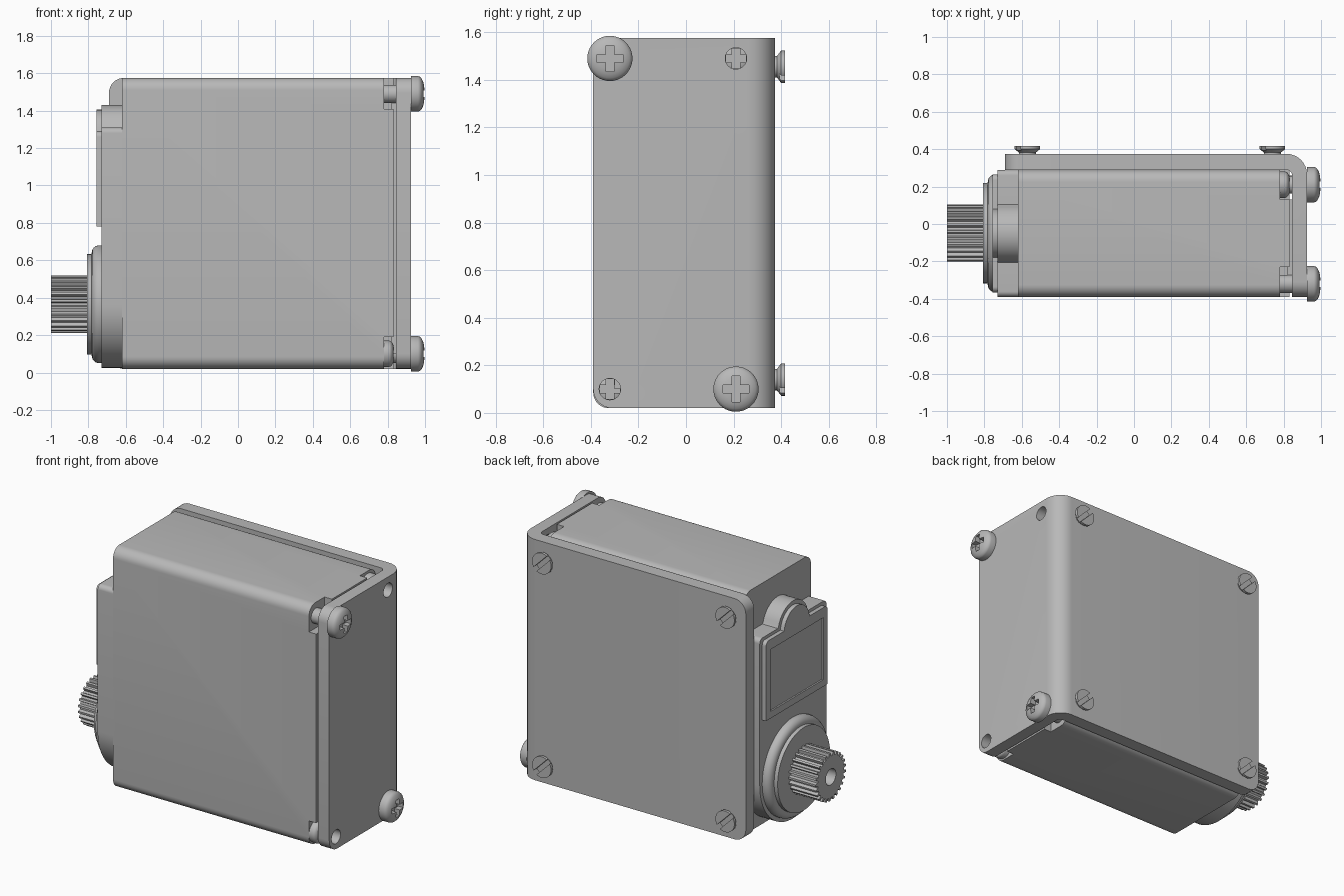
import bpy, bmesh, math
from mathutils import Vector, Matrix

if "Cube" in bpy.data.objects:
    bpy.data.objects.remove(bpy.data.objects["Cube"], do_unlink=True)

grey = bpy.data.materials.new("plain grey")
grey.use_nodes = True
grey.diffuse_color = (0.48, 0.48, 0.48, 1)
grey.node_tree.nodes["Principled BSDF"].inputs["Base Color"].default_value = grey.diffuse_color


def finish(name, bm):
    bmesh.ops.recalc_face_normals(bm, faces=bm.faces)
    mesh = bpy.data.meshes.new(name)
    bm.to_mesh(mesh)
    bm.free()
    mesh.materials.append(grey)
    ob = bpy.data.objects.new(name, mesh)
    bpy.context.collection.objects.link(ob)
    return ob


def activate(ob):
    bpy.ops.object.select_all(action='DESELECT')
    ob.select_set(True)
    bpy.context.view_layer.objects.active = ob


def smooth(ob):
    activate(ob)
    bpy.ops.object.shade_smooth_by_angle(angle=math.radians(35))


def cut(ob, *cutters):
    for c in cutters:
        c.hide_render = True
        activate(ob)
        mod = ob.modifiers.new("cut", 'BOOLEAN')
        mod.operation, mod.solver, mod.object = 'DIFFERENCE', 'EXACT', c
        bpy.ops.object.modifier_apply(modifier=mod.name)
        bpy.data.objects.remove(c, do_unlink=True)


def rounded(corners, steps=8):
    """Outline from (u, v, radius) corners with filleted turns."""
    out = []
    for i, (u, v, r) in enumerate(corners):
        p = Vector((u, v))
        if not r:
            out.append(p)
            continue
        a = (Vector(corners[i - 1][:2]) - p).normalized()
        b = (Vector(corners[(i + 1) % len(corners)][:2]) - p).normalized()
        half = a.angle(b) / 2
        centre = p + (a + b).normalized() * r / math.sin(half)
        s = p + a * r / math.tan(half) - centre
        e = p + b * r / math.tan(half) - centre
        turn = math.atan2(s.x * e.y - s.y * e.x, s.dot(e))
        for k in range(steps + 1):
            out.append(centre + Matrix.Rotation(turn * k / steps, 2) @ s)
    return out


def prism(name, outline, axis, lo, hi, edge_rule=None, radius=0.0, segments=8):
    """Extrude an outline along x (y,z points) or z (x,y points)."""
    bm = bmesh.new()
    place = (lambda p: (lo, p[0], p[1])) if axis == 'X' else (lambda p: (p[0], p[1], lo))
    face = bm.faces.new([bm.verts.new(place(p)) for p in outline])
    ext = bmesh.ops.extrude_face_region(bm, geom=[face])
    move = Vector((hi - lo, 0, 0)) if axis == 'X' else Vector((0, 0, hi - lo))
    bmesh.ops.translate(bm, vec=move, verts=[g for g in ext["geom"] if isinstance(g, bmesh.types.BMVert)])
    if edge_rule:
        bmesh.ops.bevel(bm, geom=[e for e in bm.edges if edge_rule(e)], offset=radius,
                        segments=segments, profile=0.5, affect='EDGES')
    return finish(name, bm)


def box(name, x0, x1, y0, y1, z0, z1):
    return prism(name, [(y0, z0), (y1, z0), (y1, z1), (y0, z1)], 'X', x0, x1)


def lathe(name, profile, at, direction, steps=40):
    """Revolve (radius, height) points about an axis."""
    bm = bmesh.new()
    vs = [bm.verts.new((r, 0, h)) for r, h in profile]
    es = [bm.edges.new(pair) for pair in zip(vs, vs[1:])]
    bmesh.ops.spin(bm, geom=vs + es, cent=(0, 0, 0), axis=(0, 0, 1), angle=math.tau, steps=steps)
    bmesh.ops.remove_doubles(bm, verts=bm.verts, dist=0.0001)
    rot = Vector((0, 0, 1)).rotation_difference(Vector(direction)).to_matrix().to_4x4()
    bmesh.ops.transform(bm, matrix=Matrix.Translation(at) @ rot, verts=bm.verts)
    return finish(name, bm)


def rod(name, r, h0, h1, at, direction):
    return lathe(name, [(0, h0), (r, h0), (r, h1), (0, h1)], at, direction)


X, Y, OUT = (1, 0, 0), (0, 1, 0), (-1, 0, 0)
Z0, Z1 = 0.02, 1.575
Y0, Y1 = -0.39, 0.29
SY, SZ = (-0.32, 0.21), (0.10, 1.49)     # end screw positions

# Main case with rounded long edges and notched end corners
R = 0.065
case = prism("case", rounded([(Y0, Z0, R), (Y1, Z0, R), (Y1, Z1, R), (Y0, Z1, R)]), 'X', -0.62, 0.832)
for ya, yb in ((-0.5, -0.23), (0.13, 0.4)):
    for za, zb in ((-0.1, 0.19), (1.41, 1.7)):
        cut(case, box("notch_cutter", 0.78, 0.9, ya, yb, za, zb))
smooth(case)
box("case_end_pad", 0.82, 0.85, -0.30, 0.13, 0.1, 1.49)

# Bent bracket wrapping the back and the end
plan = rounded([(-0.69, 0.375, 0), (0.925, 0.375, 0.11), (0.925, Y0, 0),
                (0.845, Y0, 0), (0.845, Y1, 0.03), (-0.69, Y1, 0)])


def bracket_corner(e):
    a, b = (v.co for v in e.verts)
    level = abs(a.z - b.z) < 1e-4
    return level and (max(a.x, b.x) < -0.68 or max(a.y, b.y) < Y0 + 0.001)


bracket = prism("bracket", plan, 'Z', Z0, Z1, bracket_corner, 0.08)
for y, z in ((SY[0], SZ[0]), (SY[1], SZ[1])):
    cut(bracket, rod("hole_cutter", 0.045, 0.8, 1.0, (0, y, z), X))
smooth(bracket)


# Round-headed cross screws
def cross_screw(name, y, z, x, r, height, arm):
    dome = [(r * math.cos(t), 0.5 * height + 0.5 * height * math.sin(t))
            for t in (math.radians(a) for a in (0, 15, 30, 45, 58))]
    head = lathe(name, [(0, 0), (r, 0)] + dome + [(0, height)], (x, y, z), X)
    w = 0.017
    cut(head, box("recess_cutter", x + height * 0.45, x + 0.2, y - arm, y + arm, z - w, z + w))
    cut(head, box("recess_cutter", x + height * 0.45, x + 0.2, y - w, y + w, z - arm, z + arm))
    smooth(head)


for y, z in ((SY[0], SZ[1]), (SY[1], SZ[0])):
    cross_screw("outer_screw_head", y, z, 0.925, 0.095, 0.075, 0.055)
    smooth(rod("outer_screw_shank", 0.048, 0.77, 0.93, (0, y, z), X))
for y, z in ((SY[0], SZ[0]), (SY[1], SZ[1])):
    cross_screw("inner_screw_head", y, z, 0.778, 0.07, 0.06, 0.042)

# Slotted screws on the back
for x in (-0.57, 0.74):
    for z in (0.14, 1.455):
        screw = lathe("back_screw", [(0, 0.36), (0.045, 0.36), (0.045, 0.382), (0.068, 0.4),
                                     (0.068, 0.417), (0, 0.417)], (x, 0, z), Y)
        slot = box("slot_cutter", -0.1, 0.1, 0.393, 0.5, -0.015, 0.015)
        slot.matrix_world = Matrix.Translation((x, 0, z)) @ Matrix.Rotation(math.radians(45), 4, 'Y')
        bpy.context.view_layer.update()
        cut(screw, slot)
        smooth(screw)

# Front flange: round bottom, straight sides, arched bump on top
CY, CZ = -0.05, 0.365


def arc(y, z, r, a0, a1, n):
    return [(y + r * math.cos(math.radians(a0 + (a1 - a0) * k / n)),
             z + r * math.sin(math.radians(a0 + (a1 - a0) * k / n))) for k in range(n + 1)]


def shoulders(half, top, r):
    """Top outline from the +y side to the -y side."""
    bump = arc(CY, 1.275, r, 10, 170, 20)
    right = rounded([(CY + half, top - 0.1, 0), (CY + half, top, 0.03), (CY + r, top, 0)])[1:]
    left = [(2 * CY - p[0], p[1]) for p in reversed(right)]
    bump = [p for p in bump if p[1] > top + 0.003]
    return [tuple(p) for p in right] + bump + left


flange = prism("flange", arc(CY, CZ, 0.34, 180, 360, 36) + shoulders(0.34, 1.31, 0.155),
               'X', -0.73, -0.61)
smooth(flange)

# Cover plate with a recessed panel
plate = prism("cover_plate", [(CY - 0.315, 0.78), (CY + 0.315, 0.78)] + shoulders(0.315, 1.29, 0.13),
              'X', -0.757, -0.725)
cut(plate, box("panel_cutter", -0.8, -0.747, CY - 0.27, CY + 0.27, 0.825, 1.225))
smooth(plate)

# Output collar, disc and splined shaft
hub = (0, CY, CZ)
collar = [(0.315 - 0.04 * (1 - math.cos(t)), 0.742 + 0.04 * math.sin(t))
          for t in (math.radians(15 * k) for k in range(7))]
smooth(lathe("output_collar", [(0, 0.72), (0.315, 0.72)] + collar + [(0, 0.782)], hub, OUT, 64))
smooth(rod("output_disc", 0.268, 0.77, 0.807, hub, OUT))

TEETH = 25
teeth = []
for k in range(TEETH):
    for f, r in ((-0.3, 0.134), (-0.16, 0.155), (0.16, 0.155), (0.3, 0.134)):
        t = math.tau * (k + f) / TEETH
        teeth.append((CY + r * math.cos(t), CZ + r * math.sin(t)))
shaft = prism("splined_shaft", teeth, 'X', -1.0, -0.8)
cut(shaft, rod("bore_cutter", 0.052, 0.85, 1.1, hub, OUT))
smooth(shaft)
